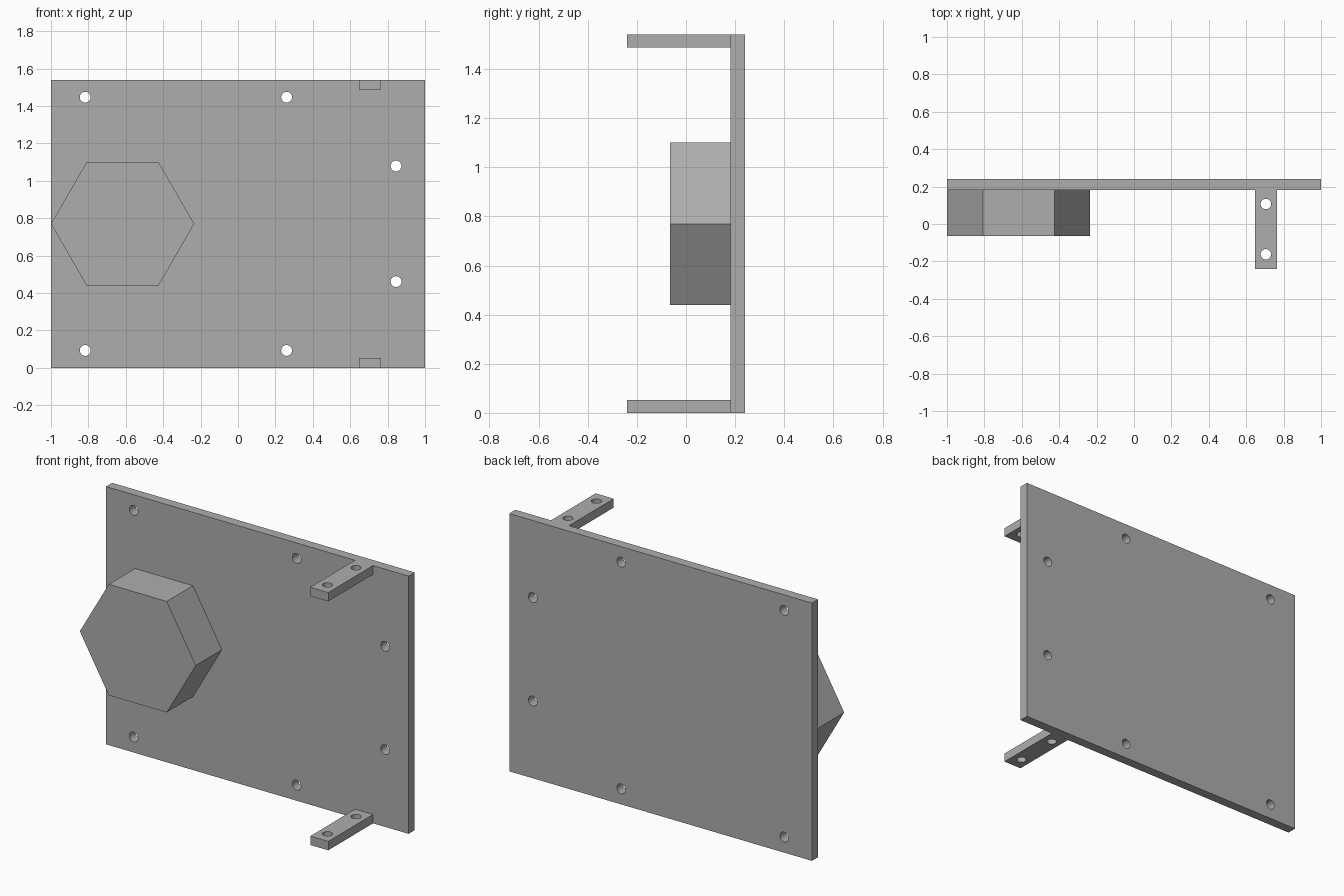
import bpy
import math

if "Cube" in bpy.data.objects:
    bpy.data.objects.remove(bpy.data.objects["Cube"])

grey = bpy.data.materials.new("plain grey")
grey.diffuse_color = (0.42, 0.42, 0.42, 1)
grey.use_nodes = True
grey.node_tree.nodes["Principled BSDF"].inputs["Base Color"].default_value = grey.diffuse_color


def box(name, lo, hi):
    bpy.ops.mesh.primitive_cube_add(size=1, location=[(a + b) / 2 for a, b in zip(lo, hi)])
    ob = bpy.context.object
    ob.name = name
    ob.scale = [b - a for a, b in zip(lo, hi)]
    bpy.ops.object.transform_apply(location=True, rotation=True, scale=True)
    ob.data.materials.append(grey)
    return ob


def prism(name, sides, radius, depth, loc, rot=(0, 0, 0)):
    bpy.ops.mesh.primitive_cylinder_add(vertices=sides, radius=radius, depth=depth,
                                        location=loc, rotation=rot)
    ob = bpy.context.object
    ob.name = name
    bpy.ops.object.transform_apply(location=True, rotation=True, scale=True)
    ob.data.materials.append(grey)
    return ob


def combine(target, tool, operation):
    mod = target.modifiers.new(operation.lower(), 'BOOLEAN')
    mod.operation = operation
    mod.solver = 'EXACT'
    mod.object = tool
    bpy.context.view_layer.objects.active = target
    bpy.ops.object.modifier_apply(modifier=mod.name)
    bpy.data.objects.remove(tool)


HEIGHT, FRONT, BACK = 1.54, 0.182, 0.24
ALONG_Y = (math.pi / 2, 0, 0)

# Upright panel
panel = box("mounting_panel", (-1, FRONT, 0), (1, BACK, HEIGHT))

# Hexagonal boss on the front, flat sides at top and bottom, sunk into the panel
boss = prism("hexagon_boss", 6, 0.383, 0.275, (-0.617, 0.0725, 0.77),
             (math.pi / 2, math.pi / 6, 0))
combine(panel, boss, 'UNION')

# Two bracket arms flush with the panel's top and bottom edges
for z in (0, HEIGHT - 0.053):
    arm = box("bracket_arm", (0.646, -0.24, z), (0.765, FRONT + 0.03, z + 0.053))
    combine(panel, arm, 'UNION')

# Screw holes through the panel, mirrored about mid height
for x, offset in ((-0.817, 0.677), (0.26, 0.677), (0.845, 0.309)):
    for side in (-1, 1):
        hole = prism("panel_hole", 32, 0.029, 0.2,
                     (x, 0.21, HEIGHT / 2 + side * offset), ALONG_Y)
        combine(panel, hole, 'DIFFERENCE')

# Screw holes through both arms
for y in (-0.162, 0.107):
    for z in (0.0265, HEIGHT - 0.0265):
        hole = prism("arm_hole", 32, 0.028, 0.2, (0.705, y, z))
        combine(panel, hole, 'DIFFERENCE')

# Round hole walls smooth, all other edges crisp
bpy.ops.object.select_all(action='DESELECT')
panel.select_set(True)
bpy.context.view_layer.objects.active = panel
bpy.ops.object.shade_smooth_by_angle(angle=math.radians(30))
